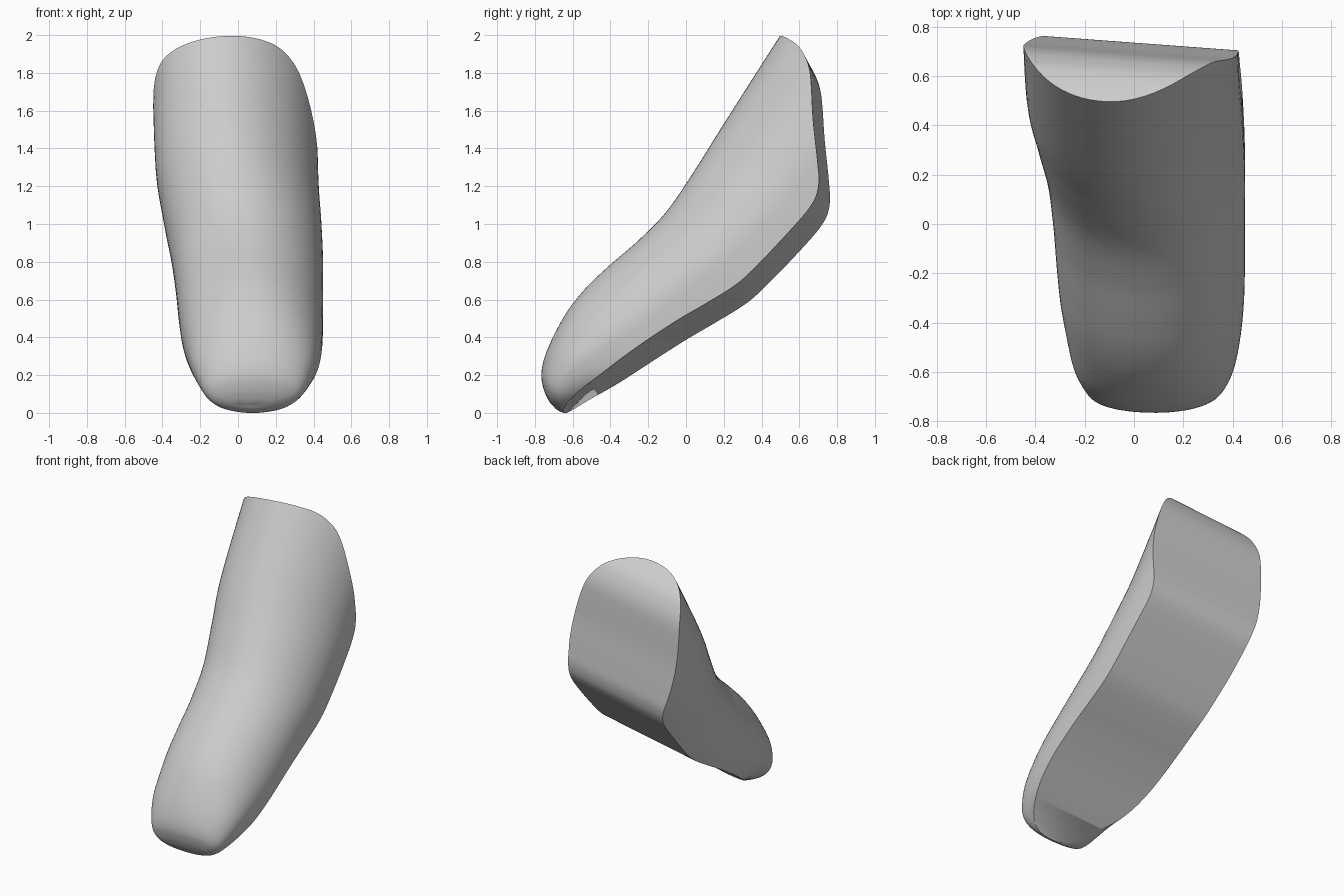
import bpy, bmesh, math

cube = bpy.data.objects.get("Cube")
if cube:
    bpy.data.objects.remove(cube, do_unlink=True)


def smooth_path(points, steps):
    """Catmull-Rom samples through tuples of any length."""
    pts = [points[0]] + list(points) + [points[-1]]
    out = []
    for a, b, c, d in zip(pts, pts[1:], pts[2:], pts[3:]):
        for k in range(steps):
            t = k / steps
            out.append([0.5 * (2 * q + (r - p) * t + (2 * p - 5 * q + 4 * r - s) * t * t
                               + (3 * q - p - 3 * r + s) * t ** 3)
                        for p, q, r, s in zip(a, b, c, d)])
    return out + [list(points[-1])]


def loft(name, rings):
    """Skin equal-length closed rings and cap both ends."""
    bm = bmesh.new()
    loops = [[bm.verts.new(p) for p in ring] for ring in rings]
    n = len(loops[0])
    for a, b in zip(loops, loops[1:]):
        for i in range(n):
            j = (i + 1) % n
            bm.faces.new((a[i], a[j], b[j], b[i]))
    bm.faces.new(loops[0])
    bm.faces.new(loops[-1])
    bmesh.ops.recalc_face_normals(bm, faces=bm.faces)
    mesh = bpy.data.meshes.new(name)
    bm.to_mesh(mesh)
    bm.free()
    obj = bpy.data.objects.new(name, mesh)
    bpy.context.collection.objects.link(obj)
    return obj


def section(top_y, top_z, low_y, low_z, x_min, x_max, power, slope, count=72):
    """Rounded cross-section from the crest down; slope eases the +x shoulder."""
    mid, ring = (x_min + x_max) / 2 + 0.01 - 0.06 * slope, []
    for i in range(count):
        angle = 2 * math.pi * i / count
        c, s = math.cos(angle), math.sin(angle)
        ease = slope if c > 0 else 0
        if s < 0:
            e = power if c > 0 else min(power, 2.1)
        else:
            e = 1.95 - 0.12 * slope if c > 0 else 2.1
        u = math.copysign(abs(c) ** (2 / e), c)
        v = math.copysign(abs(s) ** (2 / e), s)
        x = mid + u * (x_max - mid if u > 0 else mid - x_min)
        centre = 0.45 + 0.15 * ease
        depth = centre - v * (centre if v > 0 else 1 - centre)
        ring.append((x, top_y + (low_y - top_y) * depth, top_z + (low_z - top_z) * depth))
    return ring


# Rounded body: crest y, z, lower y, z, side extents, lower squareness, shoulder slope
stations = [
    (0.65, 2.23, 1.40, 1.78, -0.453, 0.41, 4, 1),
    (0.50, 2.00, 1.25, 1.55, -0.453, 0.415, 4, 1),
    (0.20, 1.53, 0.95, 1.05, -0.437, 0.425, 4, 0.8),
    (0.05, 1.29, 0.79, 0.79, -0.40, 0.44, 4, 0.5),
    (-0.10, 1.07, 0.60, 0.55, -0.355, 0.45, 4, 0.2),
    (-0.25, 0.915, 0.37, 0.36, -0.33, 0.45, 4, 0),
    (-0.40, 0.785, 0.15, 0.20, -0.315, 0.45, 4, 0),
    (-0.52, 0.672, -0.03, 0.11, -0.30, 0.447, 3.6, 0),
    (-0.62, 0.55, -0.20, 0.07, -0.277, 0.435, 3, 0),
    (-0.70, 0.41, -0.40, 0.06, -0.248, 0.41, 2.5, 0),
    (-0.75, 0.29, -0.52, 0.03, -0.21, 0.375, 2.2, 0),
    (-0.766, 0.20, -0.60, 0.005, -0.175, 0.335, 2, 0),
    (-0.755, 0.13, -0.645, 0.0, -0.13, 0.275, 2, 0),
    (-0.735, 0.08, -0.685, 0.018, -0.06, 0.18, 2, 0),
    (-0.72, 0.055, -0.705, 0.04, 0.02, 0.08, 2, 0),
]
body = loft("rounded_body", [section(*s) for s in smooth_path(stations, 6)])

# Swept rear and sole surface, slightly skewed across the width
profile = smooth_path([
    (0.30, 2.08), (0.40, 2.05), (0.50, 2.00), (0.60, 1.925), (0.65, 1.85), (0.678, 1.77),
    (0.69, 1.67), (0.702, 1.50), (0.727, 1.28), (0.734, 1.15), (0.695, 1.04),
    (0.56, 0.88), (0.38, 0.69), (0.28, 0.605), (0.125, 0.51), (-0.02, 0.425),
    (-0.21, 0.30), (-0.42, 0.15), (-0.55, 0.06), (-0.65, -0.03), (-0.75, -0.17)], 5)
profile += [(-1.3, -0.35), (-1.3, 2.4)]
cutter = loft("rear_cutter", [[(x, y - 0.074 * x, z + 0.136 * x) for y, z in profile]
                              for x in (-0.7, 0.7)])
cutter.hide_render = True

trim = body.modifiers.new("rear_trim", "BOOLEAN")
trim.operation = "INTERSECT"
trim.solver = "EXACT"
trim.object = cutter
bpy.context.view_layer.update()
graph = bpy.context.evaluated_depsgraph_get()
mesh = bpy.data.meshes.new_from_object(body.evaluated_get(graph))
body.modifiers.clear()
body.data = mesh
bpy.data.objects.remove(cutter, do_unlink=True)

# Single plain grey
grey = bpy.data.materials.new("light_grey")
grey.use_nodes = True
colour = (0.6, 0.6, 0.6, 1)
grey.diffuse_color = colour
grey.node_tree.nodes["Principled BSDF"].inputs["Base Color"].default_value = colour
mesh.materials.clear()
mesh.materials.append(grey)
for face in mesh.polygons:
    face.material_index = 0

bpy.ops.object.select_all(action="DESELECT")
body.select_set(True)
bpy.context.view_layer.objects.active = body
bpy.ops.object.shade_smooth_by_angle(angle=math.radians(40))
